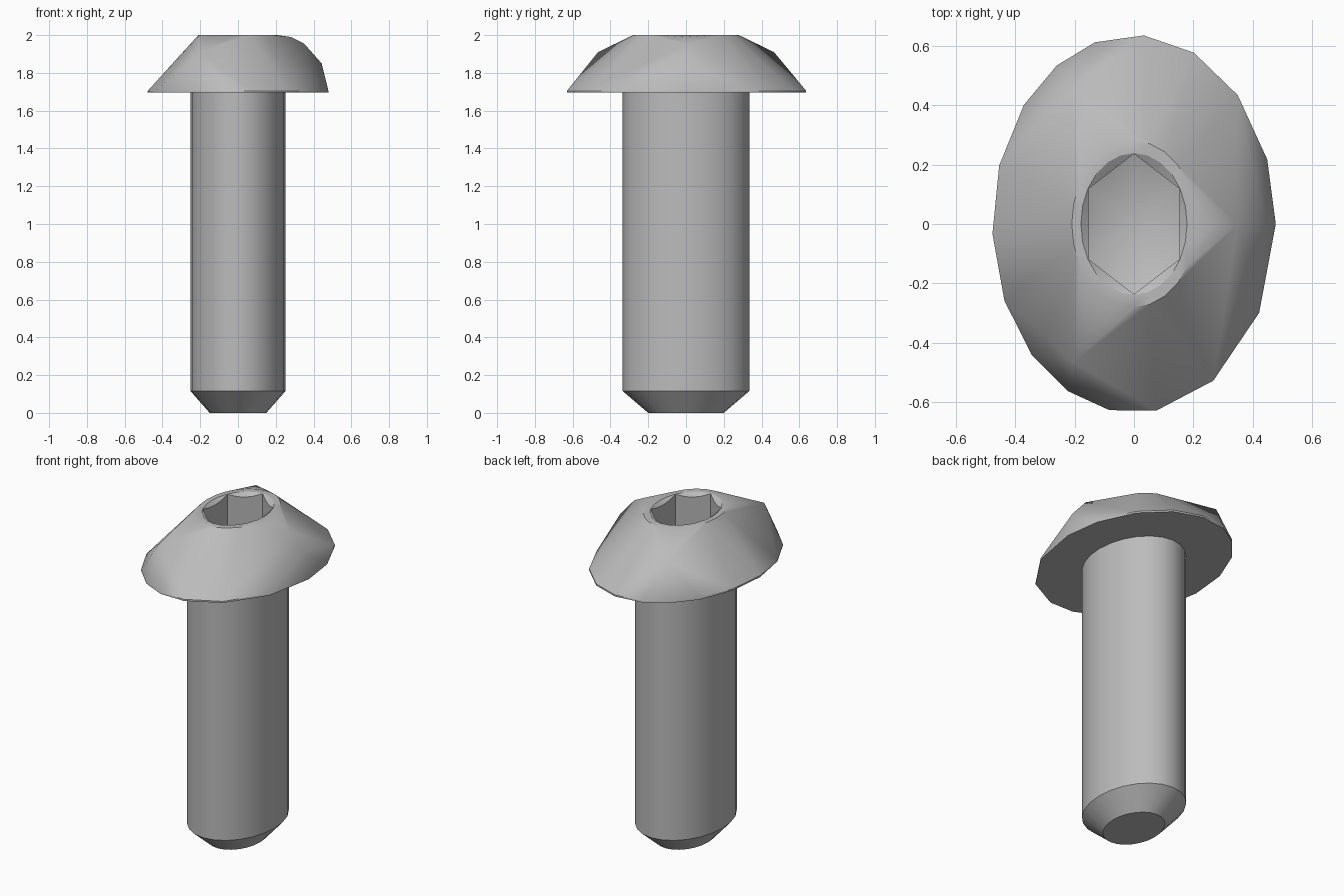
import bpy, bmesh
from math import cos, sin, radians, pi

if "Cube" in bpy.data.objects:
    bpy.data.objects.remove(bpy.data.objects["Cube"])

SQUASH = 0.75  # width of every cross-section relative to its depth

steel = bpy.data.materials.new("grey steel")
steel.use_nodes = True
steel.diffuse_color = (0.5, 0.5, 0.5, 1)
steel.node_tree.nodes["Principled BSDF"].inputs["Base Color"].default_value = (0.5, 0.5, 0.5, 1)


def ring(bm, angles, radius, z):
    """Oval ring of vertices; radius and z may be functions of the angle."""
    r = radius if callable(radius) else lambda a: radius
    h = z if callable(z) else lambda a: z
    return [bm.verts.new((SQUASH * r(a) * cos(a), r(a) * sin(a), h(a))) for a in angles]


def bridge(bm, a, b):
    n = len(a)
    for i in range(n):
        j = (i + 1) % n
        bm.faces.new((a[i], a[j], b[j], b[i]))


def finish(bm, name):
    bmesh.ops.recalc_face_normals(bm, faces=bm.faces)
    mesh = bpy.data.meshes.new(name)
    bm.to_mesh(mesh)
    bm.free()
    mesh.materials.append(steel)
    obj = bpy.data.objects.new(name, mesh)
    bpy.context.collection.objects.link(obj)
    bpy.ops.object.select_all(action='DESELECT')
    obj.select_set(True)
    bpy.context.view_layer.objects.active = obj
    bpy.ops.object.shade_smooth_by_angle(angle=radians(30))


def circle(n):
    return [2 * pi * i / n for i in range(n)]


# Shank with a bevelled tip
bm = bmesh.new()
tip, shoulder, neck = [ring(bm, circle(24), r, z)
                       for r, z in ((0.2, 0), (0.335, 0.115), (0.335, 1.7))]
bridge(bm, tip, shoulder)
bridge(bm, shoulder, neck)
bm.faces.new(tip)
bm.faces.new(neck)
finish(bm, "shank")

# Coarsely faceted dome of the head, stretched over its rim, crown and ridge points
bm = bmesh.new()
rim_angles = [radians(a) for a in (0, 20, 43, 65, 86, 106, 123, 141, 162, 183,
                                   204, 224, 242, 260, 279, 304, 332)]
round24 = circle(24)
rim = ring(bm, rim_angles, 0.638, 1.705)
crown = ring(bm, round24, 0.28, 2)
for x, y, z in ((0.28, 0, 1.99), (0.35, 0, 1.955), (0.443, 0, 1.85),
                (-0.203, 0.466, 1.91), (-0.203, -0.466, 1.91)):
    bm.verts.new((x, y, z))
bmesh.ops.convex_hull(bm, input=bm.verts)
caps = [f for f in bm.faces
        if all(v.co.z > 1.999 for v in f.verts) or all(v.co.z < 1.706 for v in f.verts)]
bmesh.ops.delete(bm, geom=caps, context='FACES')

# Thin rim and flat underside
under = ring(bm, rim_angles, 0.638, 1.695)
bridge(bm, rim, under)
bm.faces.new(under)

# Hexagonal socket with a countersunk mouth and a conical floor
MOUTH = 0.237


def hex_radius(a):
    return MOUTH * cos(pi / 6) / cos(a % (pi / 3) - pi / 6)


# corners of the hexagon lie on the long axis
def socket_radius(a):
    return hex_radius(a - pi / 2)


mouth = ring(bm, round24, MOUTH + 0.002, 2)
lip = ring(bm, round24, socket_radius, lambda a: 1.999 - 0.6 * (MOUTH - socket_radius(a)))
floor = ring(bm, round24, socket_radius, lambda a: 1.72 + 0.35 * socket_radius(a))
bridge(bm, crown, mouth)
bridge(bm, mouth, lip)
bridge(bm, lip, floor)
centre = bm.verts.new((0, 0, 1.72))
for i, v in enumerate(floor):
    bm.faces.new((v, floor[(i + 1) % 24], centre))
finish(bm, "head")
